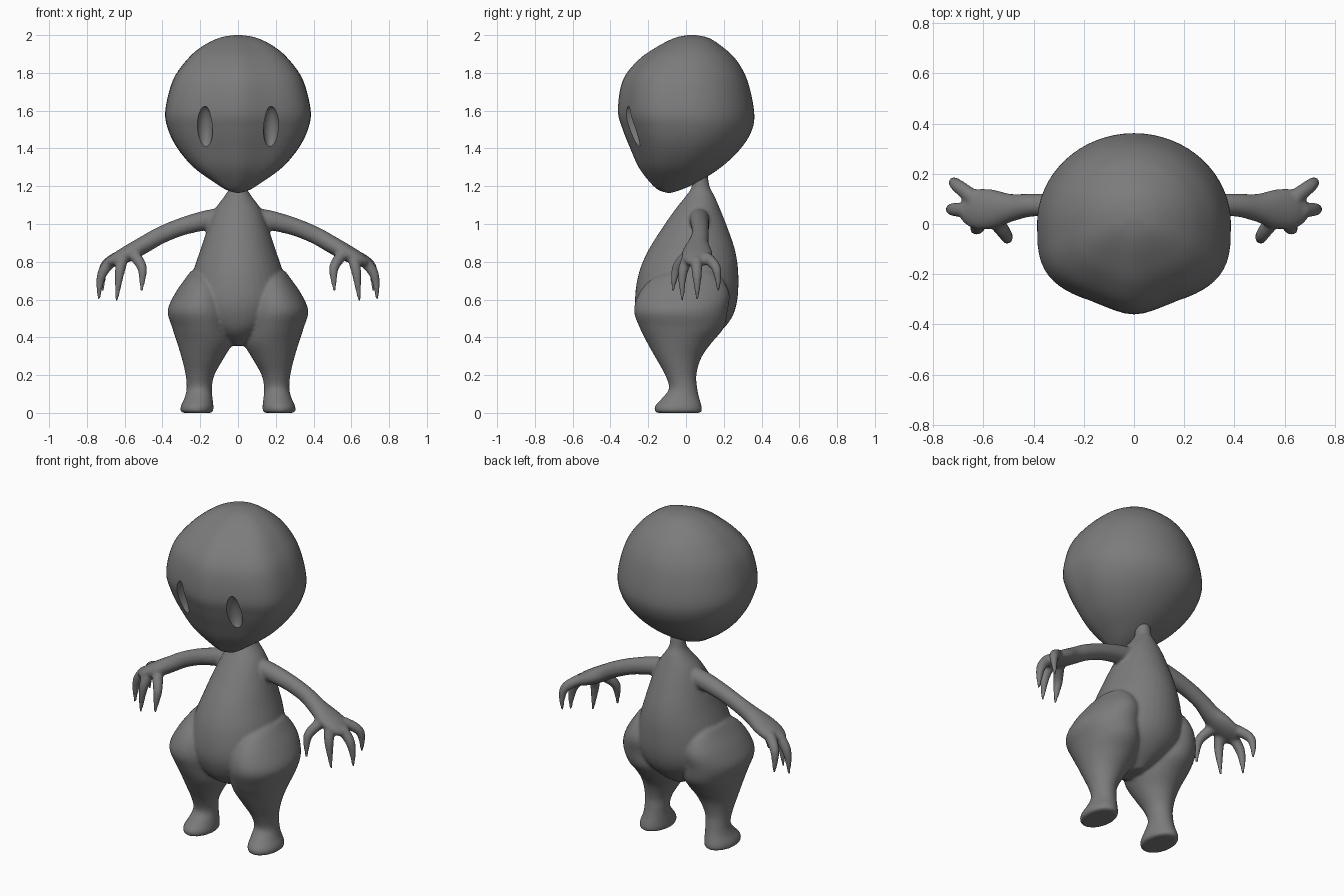
import bpy, bmesh, math
from mathutils import Vector, Matrix

cube = bpy.data.objects.get("Cube")
if cube:
    bpy.data.objects.remove(cube)

grey = bpy.data.materials.new("dark grey")
grey.use_nodes = True
grey.diffuse_color = (0.2, 0.2, 0.2, 1)
grey.node_tree.nodes["Principled BSDF"].inputs["Base Color"].default_value = (0.2, 0.2, 0.2, 1)


def spline(rows, steps=5):
    """Catmull-Rom interpolation between rows of numbers."""
    out = []
    for i in range(len(rows) - 1):
        p0, p1, p2, p3 = (rows[max(0, min(len(rows) - 1, i + k))] for k in (-1, 0, 1, 2))
        for s in range(steps):
            t = s / steps
            out.append([0.5 * (2 * b + (c - a) * t + (2 * a - 5 * b + 4 * c - d) * t * t
                               + (3 * b - a - 3 * c + d) * t ** 3)
                        for a, b, c, d in zip(p0, p1, p2, p3)])
    return out + [list(rows[-1])]


def skin(bm, rings):
    """Join rings of points into a closed surface."""
    loops = [[bm.verts.new(p) for p in ring] for ring in rings]
    n = len(loops[0])
    for a, b in zip(loops, loops[1:]):
        for i in range(n):
            j = (i + 1) % n
            bm.faces.new((a[i], a[j], b[j], b[i]))
    bm.faces.new(loops[0])
    bm.faces.new(loops[-1])


def stack(bm, rows, side=1, ridge=0.0, n=40):
    """Level rings from rows of z, left x, right x, front y, back y."""
    rings = []
    for z, x0, x1, y0, y1 in spline(rows):
        ring = []
        for i in range(n):
            a = math.tau * i / n
            s = math.sin(a)
            if s < 0 and ridge:
                s = -((1 - ridge) * abs(s) ** 0.6 + ridge * abs(s) ** 20)
            ring.append((side * ((x0 + x1) / 2 + (x1 - x0) / 2 * math.cos(a)),
                         (y0 + y1) / 2 + (y1 - y0) / 2 * s, z))
        rings.append(ring)
    skin(bm, rings)


def limb(bm, rows, side=1, n=20):
    """Tube from rows of x, y, z, half width, half thickness."""
    rows = spline(rows)
    pts = [Vector(r[:3]) for r in rows]
    rings = []
    for i, r in enumerate(rows):
        t = (pts[min(i + 1, len(pts) - 1)] - pts[max(i - 1, 0)]).normalized()
        u = Vector((0, 1, 0))
        u = (u - t * u.dot(t)).normalized()
        v = t.cross(u)
        ring = []
        for k in range(n):
            a = math.tau * k / n
            p = pts[i] + u * r[3] * math.cos(a) + v * r[4] * math.sin(a)
            ring.append((side * p.x, p.y, p.z))
        rings.append(ring)
    skin(bm, rings)


def finish(name, bm):
    bmesh.ops.recalc_face_normals(bm, faces=bm.faces)
    mesh = bpy.data.meshes.new(name)
    bm.to_mesh(mesh)
    bm.free()
    mesh.materials.append(grey)
    ob = bpy.data.objects.new(name, mesh)
    bpy.context.collection.objects.link(ob)
    return ob


def activate(ob):
    bpy.ops.object.select_all(action='DESELECT')
    ob.select_set(True)
    bpy.context.view_layer.objects.active = ob


def apply_all(ob):
    activate(ob)
    for m in list(ob.modifiers):
        bpy.ops.object.modifier_apply(modifier=m.name)


# Head: egg with a pointed chin and a soft ridge down the face
bm = bmesh.new()
head_rows = [(z, -w, w, f, b) for z, w, f, b in (
    (2.0, .02, .01, .05), (1.985, .1, -.06, .12), (1.94, .19, -.15, .19),
    (1.87, .27, -.25, .265), (1.76, .345, -.335, .325), (1.6, .385, -.36, .36),
    (1.5, .37, -.335, .35), (1.4, .32, -.295, .29), (1.3, .235, -.25, .185),
    (1.22, .125, -.19, .06), (1.18, .06, -.145, -.03), (1.165, .01, -.1, -.08))]
stack(bm, head_rows, ridge=0.1, n=64)
head = finish("head", bm)

# Eye sockets: upright almond hollows
for side in (-1, 1):
    bm = bmesh.new()
    bmesh.ops.create_uvsphere(bm, u_segments=32, v_segments=20, radius=1)
    bm.transform(Matrix.Translation((side * .175, -.285, 1.51)) @ Matrix.Rotation(.2, 4, 'X')
                 @ Matrix.Diagonal((.042, .045, .115, 1)))
    cutter = finish("eye_cutter", bm)
    cutter.hide_render = True
    cut = head.modifiers.new("socket", 'BOOLEAN')
    cut.operation = 'DIFFERENCE'
    cut.object = cutter
    apply_all(head)
    bpy.data.objects.remove(cutter)
activate(head)
bpy.ops.object.shade_smooth_by_angle(angle=math.radians(35))

# Torso and neck: pear shape leaning forward at the belly
bm = bmesh.new()
torso_rows = [(z, -w, w, f, b) for z, w, f, b in (
    (1.3, .045, .03, .11), (1.2, .045, .03, .125), (1.15, .07, 0, .15), (1.08, .12, -.055, .18),
    (.98, .16, -.125, .22), (.86, .2, -.2, .26), (.74, .24, -.25, .277),
    (.6, .265, -.27, .272), (.5, .23, -.25, .24), (.42, .14, -.2, .17), (.355, .03, -.1, .07))]
stack(bm, torso_rows)

for side in (-1, 1):
    # Leg: broad hip tapering to the ankle and a short foot
    stack(bm, [(.75, .17, .25, -.08, .13), (.71, .1, .28, -.18, .19), (.63, .05, .335, -.25, .23),
               (.54, .03, .372, -.275, .22), (.45, .025, .348, -.245, .2), (.37, .03, .322, -.205, .135),
               (.29, .075, .298, -.16, .08), (.2, .125, .277, -.11, .055),
               (.13, .138, .272, -.09, .06), (.08, .135, .283, -.125, .07),
               (.035, .13, .303, -.165, .083), (.005, .133, .303, -.163, .083),
               (0, .15, .285, -.145, .065)], side)

    # Arm and flat palm
    limb(bm, [(.06, .07, 1.04, .05, .05), (.17, .07, 1.02, .052, .052), (.3, .075, .985, .047, .047),
              (.41, .075, .94, .046, .046), (.49, .065, .895, .056, .046), (.56, .06, .855, .078, .045),
              (.63, .06, .82, .08, .038), (.68, .065, .795, .055, .025)], side)

    # Fingers: curved claws hanging from the palm
    for base, bend, tip in (((.55, .01, .835), (.507, -.05, .765), (.512, -.07, .64)),
                            ((.61, .01, .82), (.627, -.018, .74), (.642, -.02, .592)),
                            ((.665, .055, .81), (.722, .058, .73), (.738, .06, .595)),
                            ((.64, .105, .825), (.712, .16, .765), (.715, .172, .64))):
        limb(bm, [(*base, .032, .032), (*bend, .026, .026), (*tip, .007, .007)], side, 12)

body = finish("body", bm)
fuse = body.modifiers.new("fuse", 'REMESH')
fuse.mode = 'VOXEL'
fuse.voxel_size = .009
soften = body.modifiers.new("soften", 'SMOOTH')
soften.factor = .5
soften.iterations = 6
apply_all(body)
body.data.materials.clear()
body.data.materials.append(grey)
activate(body)
bpy.ops.object.shade_smooth()
